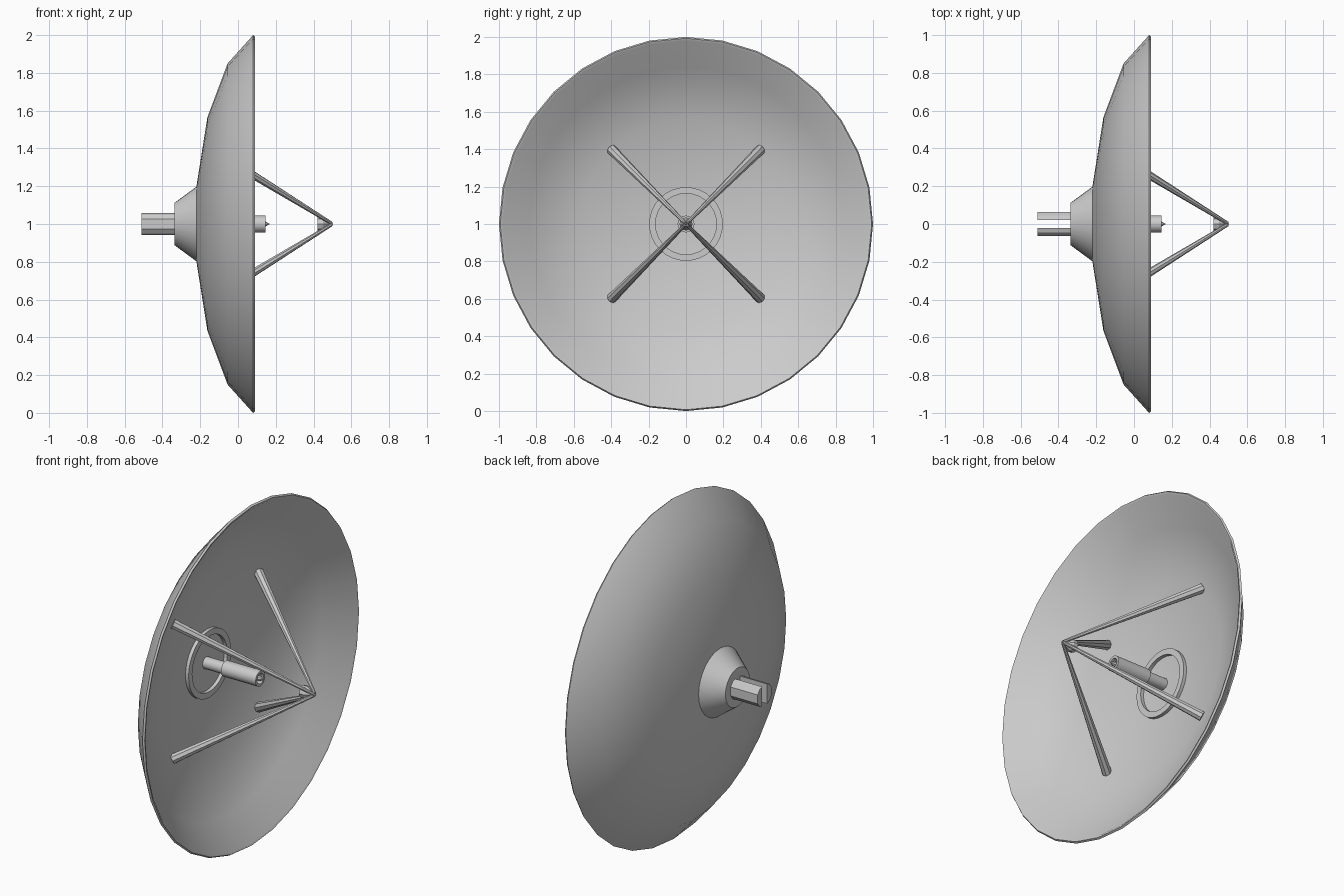
import bpy, bmesh, math
from mathutils import Vector, Matrix

if "Cube" in bpy.data.objects:
    bpy.data.objects.remove(bpy.data.objects["Cube"])

CZ = 1.0  # height of the dish axis


def finish(name, bm, angle=30):
    bmesh.ops.remove_doubles(bm, verts=bm.verts, dist=1e-5)
    bmesh.ops.recalc_face_normals(bm, faces=bm.faces)
    me = bpy.data.meshes.new(name)
    bm.to_mesh(me)
    bm.free()
    ob = bpy.data.objects.new(name, me)
    bpy.context.collection.objects.link(ob)
    bpy.ops.object.select_all(action='DESELECT')
    ob.select_set(True)
    bpy.context.view_layer.objects.active = ob
    bpy.ops.object.shade_smooth_by_angle(angle=math.radians(angle))
    return ob


def lathe(name, profile, sides, closed=False, angle=30):
    """Spin (x, radius) points round the dish axis."""
    bm = bmesh.new()
    pts = profile + profile[:1] if closed else profile
    vs = [bm.verts.new((x, 0, CZ + r)) for x, r in pts]
    es = [bm.edges.new(p) for p in zip(vs, vs[1:])]
    bmesh.ops.spin(bm, geom=vs + es, cent=(0, 0, CZ), axis=(1, 0, 0),
                   angle=math.tau, steps=sides)
    bmesh.ops.remove_doubles(bm, verts=bm.verts, dist=1e-5)
    bmesh.ops.dissolve_degenerate(bm, edges=bm.edges, dist=1e-6)
    return finish(name, bm, angle)


# Thin reflector shell, outside then inside
lathe("dish", [(-0.22, 0), (-0.22, 0.2), (-0.162, 0.565), (-0.055, 0.85),
               (0.08, 1.0), (0.09, 0.993), (0.085, 0.98), (-0.043, 0.838),
               (-0.146, 0.558), (-0.203, 0.2), (-0.207, 0)], 32)

# Tapered hub behind the dish
lathe("rear_hub", [(-0.215, 0), (-0.215, 0.201), (-0.335, 0.113), (-0.335, 0)], 32)

# Raised ring round the feed
lathe("feed_ring", [(-0.215, 0.163), (-0.183, 0.163), (-0.183, 0.197),
                    (-0.215, 0.197)], 32, closed=True)

# Feed: stem, hollow-ended horn and spike
lathe("feed_stem", [(-0.215, 0), (-0.215, 0.034), (-0.07, 0.034), (-0.07, 0)], 16)
lathe("feed_horn", [(-0.08, 0), (-0.08, 0.045), (0.145, 0.045), (0.145, 0.03),
                    (0.115, 0.022), (0.115, 0)], 16)
lathe("feed_spike", [(0.113, 0), (0.113, 0.016), (0.145, 0.014), (0.168, 0)], 8)

# Small hub where the struts meet
lathe("strut_hub", [(0.42, 0), (0.42, 0.036), (0.45, 0.036), (0.505, 0)], 8, angle=20)

# Four tapered struts
for i, (sy, sz) in enumerate([(1, 1), (-1, 1), (-1, -1), (1, -1)]):
    a = Vector((-0.145, 0.397 * sy, CZ + 0.397 * sz))
    b = Vector((0.495, 0.004 * sy, CZ + 0.004 * sz))
    bm = bmesh.new()
    m = Matrix.Translation((a + b) / 2) @ (b - a).to_track_quat('Z', 'Y').to_matrix().to_4x4()
    bmesh.ops.create_cone(bm, cap_ends=True, segments=8, radius1=0.028,
                          radius2=0.009, depth=(b - a).length, matrix=m)
    finish(f"strut_{i + 1}", bm, 20)

# Two mounting lugs at the back, chamfered on the outside
for name, s in (("mount_lug_left", 1), ("mount_lug_right", -1)):
    bm = bmesh.new()
    prof = [(0.022, 0.058), (0.046, 0.05), (0.064, 0.026),
            (0.064, -0.026), (0.046, -0.05), (0.022, -0.058)]
    f = bm.faces.new([bm.verts.new((-0.51, s * y, CZ + z)) for y, z in prof])
    r = bmesh.ops.extrude_face_region(bm, geom=[f], use_keep_orig=True)
    bmesh.ops.translate(bm, vec=(0.18, 0, 0),
                        verts=[v for v in r["geom"] if isinstance(v, bmesh.types.BMVert)])
    finish(name, bm, 20)
